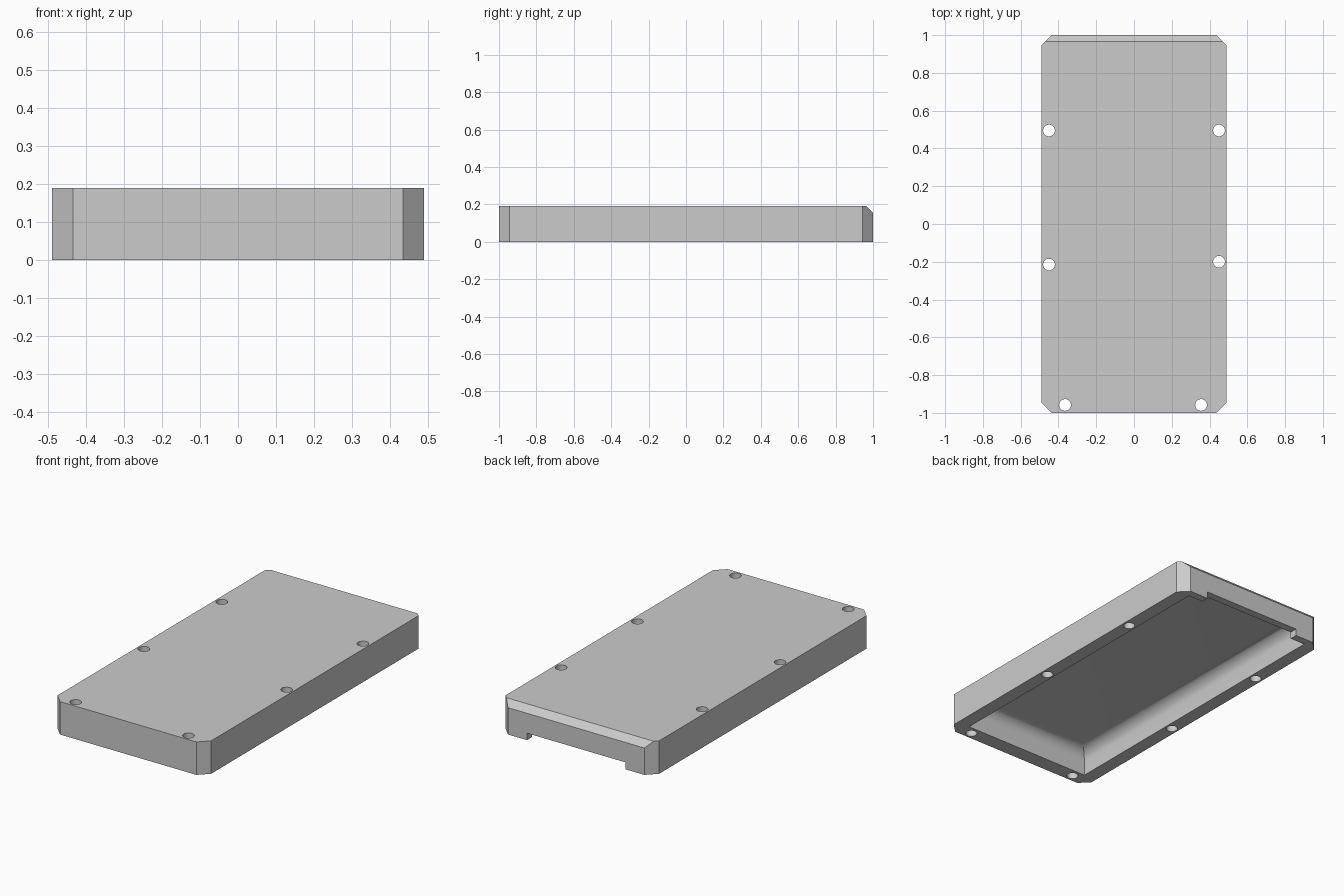
import bpy, bmesh
from mathutils import Matrix, Vector

if "Cube" in bpy.data.objects:
    bpy.data.objects.remove(bpy.data.objects["Cube"], do_unlink=True)

HALF_X, HALF_Y, HEIGHT = 0.49, 1.0, 0.19
CORNER, SLOPE = 0.055, 0.035

grey = bpy.data.materials.new("plain grey")
grey.use_nodes = True
grey.diffuse_color = (0.6, 0.6, 0.6, 1)
grey.node_tree.nodes["Principled BSDF"].inputs["Base Color"].default_value = (0.6, 0.6, 0.6, 1)


def add_object(name, bm):
    bmesh.ops.recalc_face_normals(bm, faces=bm.faces)
    mesh = bpy.data.meshes.new(name)
    bm.to_mesh(mesh)
    bm.free()
    mesh.materials.append(grey)
    obj = bpy.data.objects.new(name, mesh)
    bpy.context.collection.objects.link(obj)
    return obj


def box(low, high):
    low, high = Vector(low), Vector(high)
    bm = bmesh.new()
    bmesh.ops.create_cube(bm, size=1, matrix=Matrix.Translation((low + high) / 2)
                          @ Matrix.Diagonal((high - low).to_4d()))
    return bm


# Cover block with clipped corners and a sloped rear top edge
bm = box((-HALF_X, -HALF_Y, 0), (HALF_X, HALF_Y, HEIGHT))
uprights = [e for e in bm.edges if abs(e.verts[0].co.z - e.verts[1].co.z) > 0.1]
bmesh.ops.bevel(bm, geom=uprights, offset=CORNER, segments=1, affect='EDGES')
cut = bmesh.ops.bisect_plane(bm, geom=bm.verts[:] + bm.edges[:] + bm.faces[:],
                             plane_co=(0, HALF_Y - SLOPE, HEIGHT), plane_no=(0, 1, 1),
                             clear_outer=True)
bmesh.ops.edgeloop_fill(bm, edges=[g for g in cut["geom_cut"] if isinstance(g, bmesh.types.BMEdge)])
cover = add_object("hollow_cover", bm)

# Underside cavity with a rounded ceiling edge
bm = box((-0.41, -0.91, -0.1), (0.41, 0.955, 0.15))
ceiling = [e for e in bm.edges if all(v.co.z > 0 for v in e.verts)]
bmesh.ops.bevel(bm, geom=ceiling, offset=0.07, segments=10, profile=0.5, affect='EDGES')
cutters = [add_object("cavity_cutter", bm)]

# Low slot in the rear wall
cutters.append(add_object("rear_slot_cutter", box((-0.315, 0.9, -0.1), (0.315, 1.1, 0.04))))

# Screw holes around the rim
for x, y in ((-0.45, 0.495), (0.45, 0.495), (-0.45, -0.215),
             (0.45, -0.2), (-0.365, -0.958), (0.355, -0.958)):
    bm = bmesh.new()
    bmesh.ops.create_cone(bm, cap_ends=True, segments=32, radius1=0.031, radius2=0.031,
                          depth=1, matrix=Matrix.Translation((x, y, 0)))
    cutters.append(add_object("screw_hole_cutter", bm))

# Carve the cover and discard the cutters
for cutter in cutters:
    cutter.hide_render = True
    mod = cover.modifiers.new("carve", 'BOOLEAN')
    mod.operation, mod.solver, mod.object = 'DIFFERENCE', 'EXACT', cutter
graph = bpy.context.evaluated_depsgraph_get()
carved = bpy.data.meshes.new_from_object(cover.evaluated_get(graph))
cover.modifiers.clear()
cover.data = carved
for cutter in cutters:
    bpy.data.objects.remove(cutter, do_unlink=True)

# Keep a single material and smooth only the rounded surfaces
carved.materials.clear()
carved.materials.append(grey)
for face in carved.polygons:
    face.material_index = 0
bpy.ops.object.select_all(action='DESELECT')
cover.select_set(True)
bpy.context.view_layer.objects.active = cover
bpy.ops.object.shade_smooth_by_angle(angle=0.5)
